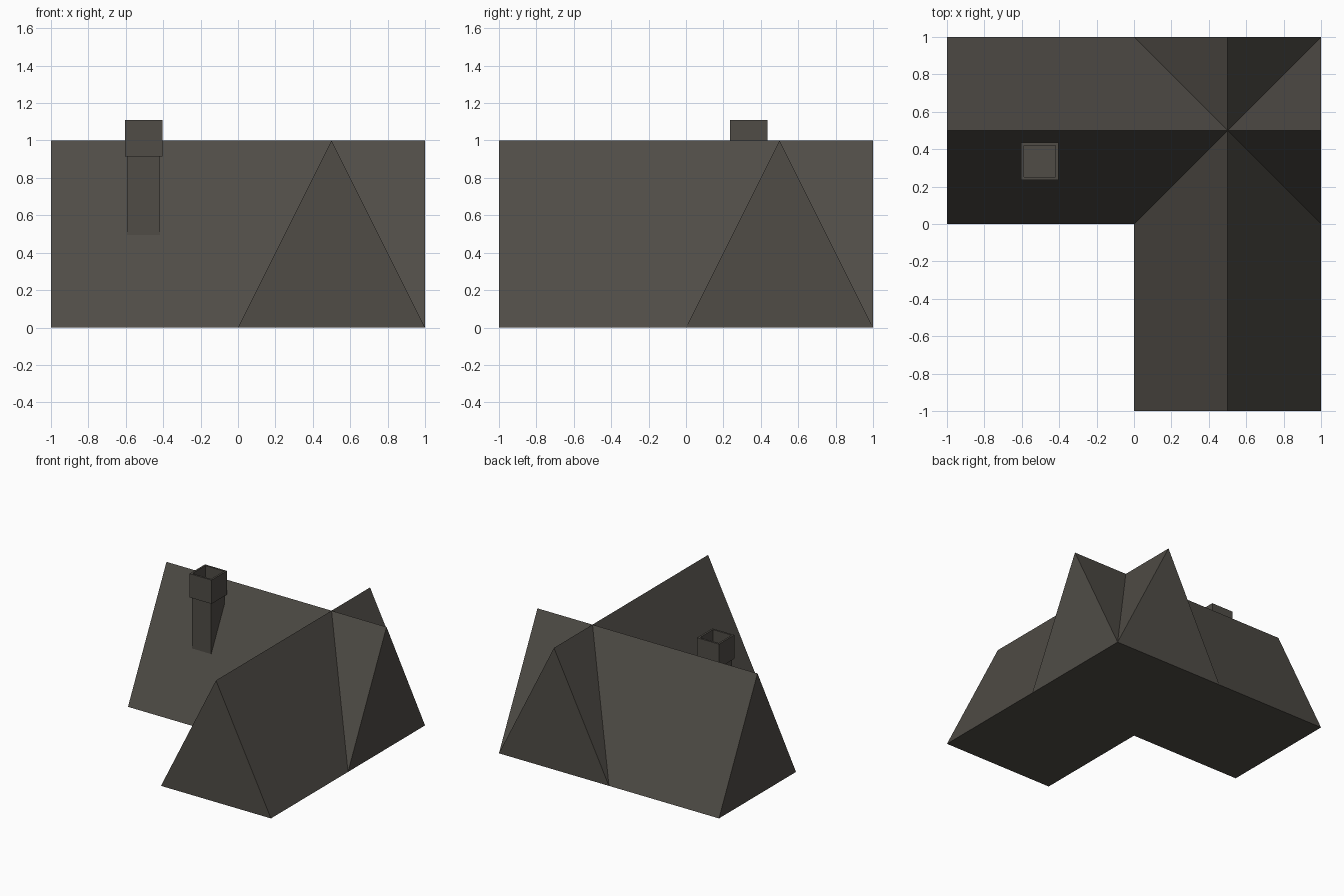
import bpy, bmesh
from mathutils import Vector, Matrix

if "Cube" in bpy.data.objects:
    bpy.data.objects.remove(bpy.data.objects["Cube"])

slate = bpy.data.materials.new("dark_slate")
slate.diffuse_color = (0.080, 0.073, 0.062, 1)
slate.use_nodes = True
slate.node_tree.nodes["Principled BSDF"].inputs["Base Color"].default_value = slate.diffuse_color


def finish(bm, name):
    bmesh.ops.remove_doubles(bm, verts=bm.verts, dist=1e-5)
    bmesh.ops.recalc_face_normals(bm, faces=bm.faces)
    mesh = bpy.data.meshes.new(name)
    bm.to_mesh(mesh)
    bm.free()
    mesh.materials.append(slate)
    obj = bpy.data.objects.new(name, mesh)
    bpy.context.collection.objects.link(obj)
    return obj


def face(bm, *points):
    bm.faces.new([bm.verts.new(p) for p in points])


# Cross-gabled roof: four arms around one peak, two long and two short
bm = bmesh.new()
peak = Vector((0.5, 0.5, 1))
base = Vector((0.5, 0.5, 0))
HALF = 0.5
for dx, dy, length in ((1, 0, 0.5), (0, 1, 0.5), (-1, 0, 1.5), (0, -1, 1.5)):
    out = Vector((dx, dy, 0))
    side = Vector((-dy, dx, 0)) * HALF
    ridge_end = peak + out * length
    ends = [base + out * length + s * side for s in (1, -1)]
    inner = [base + out * HALF + s * side for s in (1, -1)]
    for e, c in zip(ends, inner):
        if length > HALF:
            face(bm, peak, ridge_end, e, c)
        else:
            face(bm, peak, ridge_end, e)
    face(bm, ridge_end, *ends)                      # gable
    if length > HALF:
        face(bm, inner[0], ends[0], ends[1], inner[1])  # underside of arm
face(bm, (0, 0, 0), (1, 0, 0), (1, 1, 0), (0, 1, 0))    # underside of crossing
finish(bm, "roof")


# Chimney parts: square boxes on a shared axis
def square_box(width, z0, z1):
    bm = bmesh.new()
    m = Matrix.Translation((-0.505, 0.335, (z0 + z1) / 2)) @ Matrix.Diagonal((width, width, z1 - z0, 1))
    bmesh.ops.create_cube(bm, size=1, matrix=m)
    return bm


finish(square_box(0.176, 0.495, 0.915), "chimney_shaft")

# Cap with a recessed flue opening
bm = square_box(0.2, 0.915, 1.11)
bm.normal_update()
top = max(bm.faces, key=lambda f: f.normal.z)
bmesh.ops.inset_region(bm, faces=[top], thickness=0.022)
hole = bmesh.ops.extrude_face_region(bm, geom=[top])
floor = [g for g in hole["geom"] if isinstance(g, bmesh.types.BMVert)]
bmesh.ops.translate(bm, verts=floor, vec=(0, 0, -0.12))
if top.is_valid:
    bmesh.ops.delete(bm, geom=[top], context='FACES_ONLY')
finish(bm, "chimney_cap")
